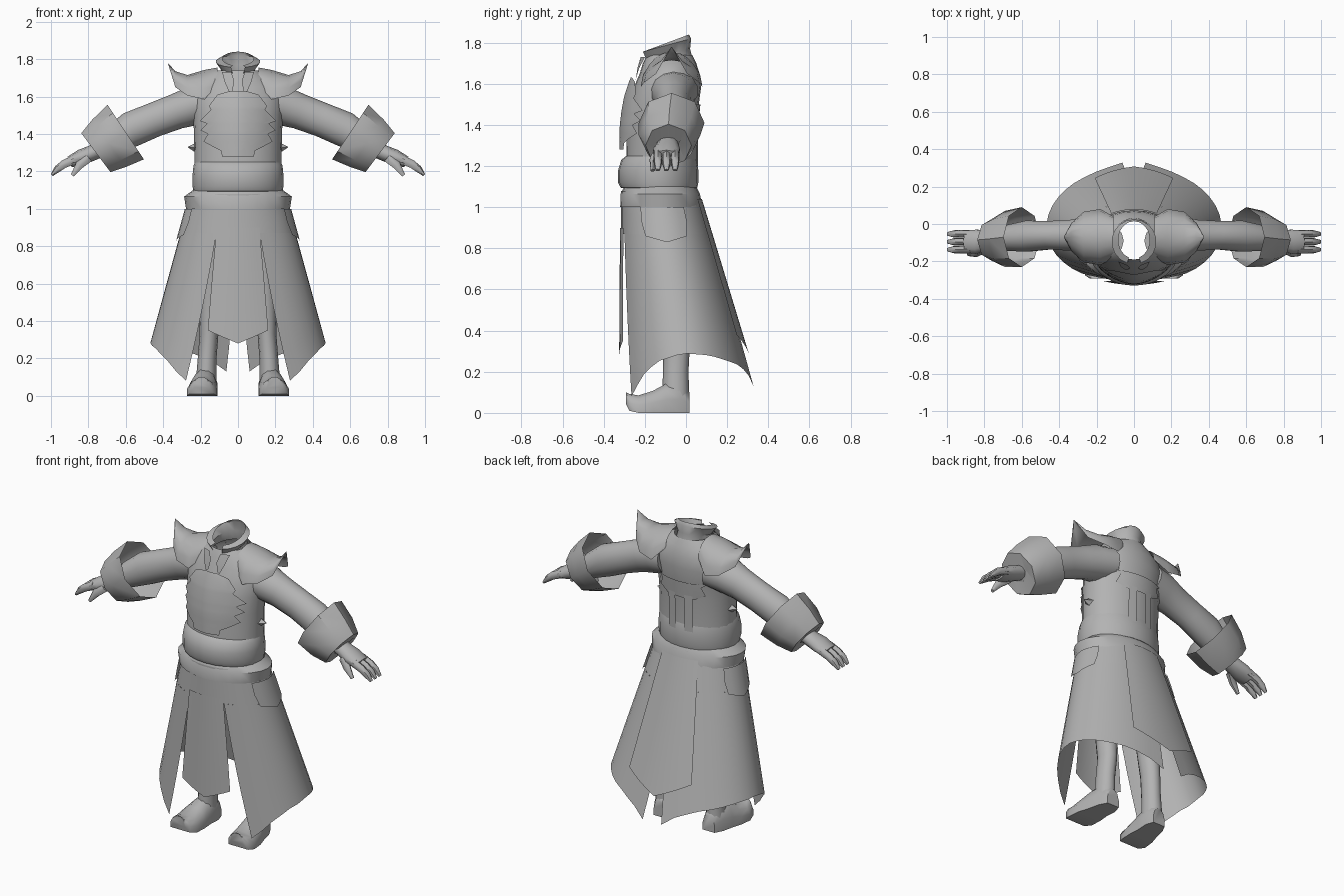
import bpy, bmesh, math
from mathutils import Vector

if "Cube" in bpy.data.objects:
    bpy.data.objects.remove(bpy.data.objects["Cube"])

grey = bpy.data.materials.new("plain_grey")
grey.diffuse_color = (0.45, 0.45, 0.45, 1)
grey.use_nodes = True
grey.node_tree.nodes["Principled BSDF"].inputs["Base Color"].default_value = grey.diffuse_color


def lerp(a, b, t):
    return a + (b - a) * t


def interp(table, v):
    """Row of values at v, from rows (key, values...) with rising keys."""
    if v <= table[0][0]:
        return table[0][1:]
    for p, q in zip(table, table[1:]):
        if v <= q[0]:
            t = (v - p[0]) / (q[0] - p[0])
            return [lerp(a, b, t) for a, b in zip(p[1:], q[1:])]
    return table[-1][1:]


def sheet(name, rows, closed=False, caps=(False, False), angle=40):
    """Skin a grid of points; rows may be closed rings with end caps."""
    bm = bmesh.new()
    vs = [[bm.verts.new(p) for p in r] for r in rows]
    n = len(rows[0])
    for a, b in zip(vs, vs[1:]):
        for j in range(n if closed else n - 1):
            k = (j + 1) % n
            bm.faces.new((a[j], a[k], b[k], b[j]))
    if caps[0]:
        bm.faces.new(vs[0])
    if caps[1]:
        bm.faces.new(vs[-1])
    bmesh.ops.remove_doubles(bm, verts=bm.verts, dist=1e-5)
    bmesh.ops.recalc_face_normals(bm, faces=bm.faces)
    me = bpy.data.meshes.new(name)
    bm.to_mesh(me)
    bm.free()
    me.materials.append(grey)
    ob = bpy.data.objects.new(name, me)
    bpy.context.collection.objects.link(ob)
    bpy.ops.object.select_all(action='DESELECT')
    ob.select_set(True)
    bpy.context.view_layer.objects.active = ob
    bpy.ops.object.shade_smooth_by_angle(angle=math.radians(angle))
    return ob


def oval(z, rx, yf, yb, n=24):
    cy, ry = (yf + yb) / 2, (yb - yf) / 2
    return [(rx * math.sin(a), cy - ry * math.cos(a), z)
            for a in (2 * math.pi * i / n for i in range(n))]


def tube(name, pts, s, side=(0, 1, 0), n=10, caps=(True, True), angle=50):
    """Oval tube along (x, y, z, half size on side axis, other half size)."""
    b = Vector(side)
    c = [Vector(p[:3]) for p in pts]
    rows = []
    for i, p in enumerate(pts):
        t = (c[min(i + 1, len(c) - 1)] - c[max(i - 1, 0)]).normalized()
        m = t.cross(b).normalized()
        ring = [c[i] + b * p[3] * math.sin(2 * math.pi * k / n)
                + m * p[4] * math.cos(2 * math.pi * k / n) for k in range(n)]
        rows.append([(s * v.x, v.y, v.z) for v in ring])
    return sheet(name, rows, True, caps, angle)


# Torso: height, half width, front y, back y
TORSO = [(1.12, .235, -.30, .05), (1.25, .233, -.29, .05), (1.4, .235, -.287, .052),
         (1.5, .24, -.275, .062), (1.58, .245, -.255, .073), (1.65, .225, -.225, .066),
         (1.70, .17, -.21, .05), (1.74, .11, -.19, .03)]
sheet("torso", [oval(*r) for r in TORSO], True)


def on_torso(x, z, off, back=False):
    rx, yf, yb = interp(TORSO, z)
    cy, ry = (yf + yb) / 2, (yb - yf) / 2
    d = ry * math.sqrt(max(0, 1 - (x / rx) ** 2)) + off
    return (x, cy + d if back else cy - d, z)


# Belt and flared waist band
sheet("belt", [oval(*r) for r in [(1.25, .23, -.29, .045), (1.23, .238, -.315, .052),
      (1.18, .243, -.33, .06), (1.12, .243, -.33, .06), (1.095, .238, -.318, .055),
      (1.09, .22, -.29, .04)]], True)
sheet("waist_band", [oval(*r) for r in [(1.1, .24, -.30, .05), (1.065, .288, -.318, .068),
      (1.0, .278, -.32, .08)]], True)

# Jagged chest plate: height and half width per row
PLATE = [(1.28, .085), (1.31, .09), (1.33, .13), (1.36, .185), (1.40, .16), (1.42, .2),
         (1.455, .165), (1.47, .205), (1.53, .145), (1.55, .155), (1.61, .11), (1.63, .04)]
sheet("chest_plate", [[on_torso(w * k / 4, z, .035 - .02 * abs(w * k / 4) / .2)
                       for k in range(-4, 5)] for z, w in PLATE])

# Back cross piece and straps
sheet("back_yoke", [[on_torso(w * k / 4, z, .008, True) for k in range(-4, 5)]
                    for z, w in [(1.40, .09), (1.43, .15), (1.48, .13), (1.5, .16)]])
for s in (1, -1):
    sheet("back_strap", [[on_torso(s * x, z, .009, True) for x in (.03, .055, .08)]
                         for z in (1.2, 1.3, 1.42)])

# Collar, slanting down to an open front
CA = [math.radians(18 + 324 * i / 16) for i in range(17)]


def collar_ring(rx, ry, cy, zf, zb):
    return [(rx * math.sin(a), cy - ry * math.cos(a),
             lerp(zf, zb, (1 - math.cos(a)) / 2)) for a in CA]


sheet("collar", [collar_ring(.105, .125, -.09, 1.67, 1.71), collar_ring(.09, .11, -.09, 1.72, 1.77),
                 collar_ring(.12, .12, -.095, 1.755, 1.82), collar_ring(.085, .10, -.085, 1.765, 1.84)])


# Skirt surface: angle runs from the front centre round to the back
def on_skirt(deg, z, off=0):
    a = math.radians(deg)
    d = 1.08 - z
    rx, yf, yb = .25 + .275 * d + off, -.315 - off, .06 + .285 * d + off
    return (rx * math.sin(a), (yf + yb) / 2 - (yb - yf) / 2 * math.cos(a), z)


sheet("skirt_top", [[on_skirt(i * 11.25, z) for i in range(32)]
                    for z in (1.08, 1.0, .93, .87)], True)

HEM = [(32, .08), (50, .19), (65, .25), (90, .29), (115, .28), (150, .23), (165, .18), (173, .13)]
for s in (1, -1):
    rows = []
    for i in range(7):
        r = i / 6
        row = []
        for j in range(17):
            low = lerp(32, 173, j / 16)
            z = lerp(.87, interp(HEM, low)[0], r)
            row.append(on_skirt(s * lerp(lerp(22, 180, j / 16), low, r), z))
        rows.append(row)
    sheet("skirt_side_panel", rows)

    # Hip flap lying over the skirt
    sheet("hip_flap", [[on_skirt(s * (90 + w * k / 3), z - dip * (1 - abs(k) / 3), .012)
                        for k in range(-3, 4)]
                       for z, w, dip in [(1.0, 30, 0), (.93, 30, 0), (.86, 26, .03)]])


def hanging_panel(name, mid, top, half_top, half_low, edge, tip, off_low):
    rows = []
    for i in range(6):
        r = i / 5
        rows.append([on_skirt(mid + lerp(half_top, half_low, r) * k / 4,
                              lerp(top, lerp(tip, edge, abs(k) / 4), r),
                              lerp(.006, off_low, r)) for k in range(-4, 5)])
    sheet(name, rows)


hanging_panel("front_panel", 0, .9, 22, 20.5, .35, .28, .01)
hanging_panel("back_panel", 180, 1.04, 27, 27, .38, .28, .02)

for s in (1, -1):
    # Lapel beside the neck opening
    sheet("lapel", [[on_torso(s * x, z, o) for x, z, o in row] for row in (
        [(.035, 1.73, .03), (.085, 1.73, .035)], [(.02, 1.68, .02), (.07, 1.675, .02)],
        [(.03, 1.63, .01), (.045, 1.62, .01)])])

    # Shoulder guard sweeping up to a spike: x, ridge, edge, half depth
    rows = []
    for x, top, low, h in [(.11, 1.755, 1.66, .11), (.18, 1.742, 1.585, .15),
                           (.27, 1.715, 1.605, .135), (.335, 1.735, 1.65, .075),
                           (.375, 1.78, 1.778, .002)]:
        rows.append([(s * x, -.07 + h * math.sin(a), low + (top - low) * math.cos(a))
                     for a in (math.radians(22.5 * k) for k in range(-4, 5))])
    sheet("shoulder_guard", rows)

    # Small spikes at the ribs
    for z in (1.33, 1.56):
        tube("rib_spike", [(.2, -.11, z - .005, .05, .04), (.268, -.11, z, .002, .002)],
             s, n=4, angle=20)

    # Sleeve and open cuff
    tube("sleeve", [(.15, -.06, 1.565, .12, .10), (.24, -.06, 1.55, .105, .105),
                    (.33, -.06, 1.52, .085, .095), (.45, -.06, 1.475, .078, .092),
                    (.57, -.065, 1.425, .085, .095), (.68, -.075, 1.36, .07, .075)], s, n=14)
    tube("cuff", [(.60, -.07, 1.41, .16, .175), (.69, -.08, 1.35, .15, .155),
                  (.76, -.085, 1.30, .112, .13), (.75, -.085, 1.305, .05, .05)],
         s, n=8, caps=(False, False), angle=45)

    # Hand, fingers and thumb
    tube("hand", [(.70, -.085, 1.335, .045, .045), (.78, -.09, 1.298, .055, .042),
                  (.84, -.095, 1.275, .068, .042), (.90, -.095, 1.25, .062, .03)], s)
    for y in (-.053, -.095, -.137):
        tube("finger", [(.87, y, 1.264, .021, .025), (.93, y, 1.238, .021, .023),
                        (.965, y, 1.212, .02, .02), (.995, y, 1.18, .011, .008)], s, n=7)
    tube("thumb", [(.80, -.13, 1.275, .025, .03), (.845, -.158, 1.235, .02, .024),
                   (.885, -.162, 1.178, .01, .01)], s, n=7)

    # Leg and boot with a raised toe
    tube("leg", [(.13, -.09, .85, .08, .075), (.15, -.06, .5, .07, .06),
                 (.155, -.045, .33, .064, .05), (.165, -.05, .2, .062, .05),
                 (.17, -.05, .08, .066, .055)], s, n=12)
    rows = []
    for y, xc, w, lo, hi in [(.018, .165, .04, 0, .10), (-.03, .17, .06, 0, .15),
                             (-.1, .18, .066, 0, .14), (-.16, .187, .078, 0, .108),
                             (-.23, .192, .08, 0, .085), (-.275, .195, .066, .01, .092),
                             (-.292, .195, .04, .045, .10)]:
        half = [(w, lo), (w, lerp(lo, hi, .45)), (w * .75, lerp(lo, hi, .8)), (w * .3, hi)]
        ring = half + [(-a, b) for a, b in reversed(half)]
        rows.append([(s * (xc + a), y, b) for a, b in ring])
    sheet("boot", rows, True, (True, True), 50)
